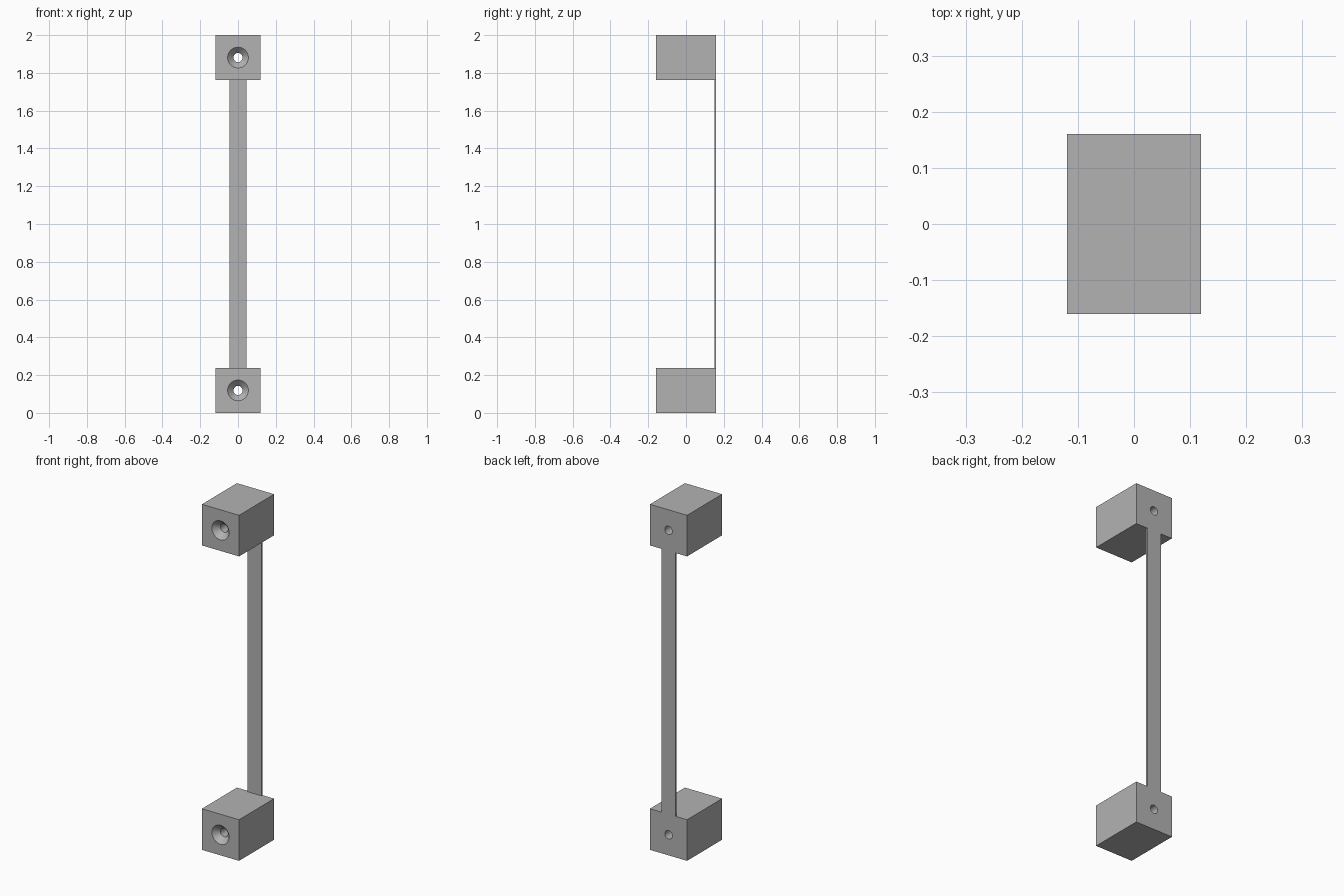
import bpy
import bmesh
import math
from mathutils import Matrix, Vector

cube = bpy.data.objects.get("Cube")
if cube:
    bpy.data.objects.remove(cube, do_unlink=True)

BLOCK = 0.238          # block width and height
DEPTH = 0.32           # block depth
HEIGHT = 2.0
STRAP_W, STRAP_T = 0.09, 0.01
HOLE_R, SINK_R, SINK_DEPTH = 0.024, 0.055, 0.033

grey = bpy.data.materials.new("plain_grey")
grey.use_nodes = True
colour = (0.45, 0.45, 0.45, 1)
grey.diffuse_color = colour
grey.node_tree.nodes["Principled BSDF"].inputs["Base Color"].default_value = colour


def finish(name, bm):
    mesh = bpy.data.meshes.new(name)
    bm.to_mesh(mesh)
    bm.free()
    mesh.materials.append(grey)
    obj = bpy.data.objects.new(name, mesh)
    bpy.context.collection.objects.link(obj)
    return obj


def box(name, size, centre):
    bm = bmesh.new()
    bmesh.ops.create_cube(bm, size=1, matrix=Matrix.Translation(centre) @ Matrix.Diagonal((*size, 1)))
    return finish(name, bm)


def screw_cutter(name, z):
    """Countersunk screw hole: a profile spun around the y axis."""
    front, over = -DEPTH / 2, 0.02
    profile = [(0, front - over), (SINK_R, front - over), (SINK_R, front),
               (HOLE_R, front + SINK_DEPTH), (HOLE_R, DEPTH / 2 + over), (0, DEPTH / 2 + over)]
    bm = bmesh.new()
    verts = [bm.verts.new((r, y, z)) for r, y in profile]
    edges = [bm.edges.new(pair) for pair in zip(verts, verts[1:])]
    bmesh.ops.spin(bm, geom=verts + edges, cent=(0, 0, z), axis=(0, 1, 0),
                   angle=math.tau, steps=40, use_duplicate=False)
    bmesh.ops.remove_doubles(bm, verts=bm.verts, dist=1e-5)
    bmesh.ops.recalc_face_normals(bm, faces=bm.faces)
    return finish(name, bm)


# End blocks, each with a countersunk through hole
for label, z in (("lower", BLOCK / 2), ("upper", HEIGHT - BLOCK / 2)):
    block = box(label + "_block", (BLOCK, DEPTH, BLOCK), Vector((0, 0, z)))
    cutter = screw_cutter(label + "_hole_cutter", z)
    cut = block.modifiers.new("screw_hole", "BOOLEAN")
    cut.operation = "DIFFERENCE"
    cut.solver = "EXACT"
    cut.object = cutter
    bpy.ops.object.select_all(action="DESELECT")
    block.select_set(True)
    bpy.context.view_layer.objects.active = block
    bpy.ops.object.modifier_apply(modifier=cut.name)
    bpy.data.objects.remove(cutter, do_unlink=True)
    bpy.ops.object.shade_smooth_by_angle(angle=math.radians(30))

# Thin strap joining the blocks, flush with their backs
box("connecting_strap", (STRAP_W, STRAP_T, HEIGHT - 2 * BLOCK),
    Vector((0, DEPTH / 2 - STRAP_T / 2, HEIGHT / 2)))
